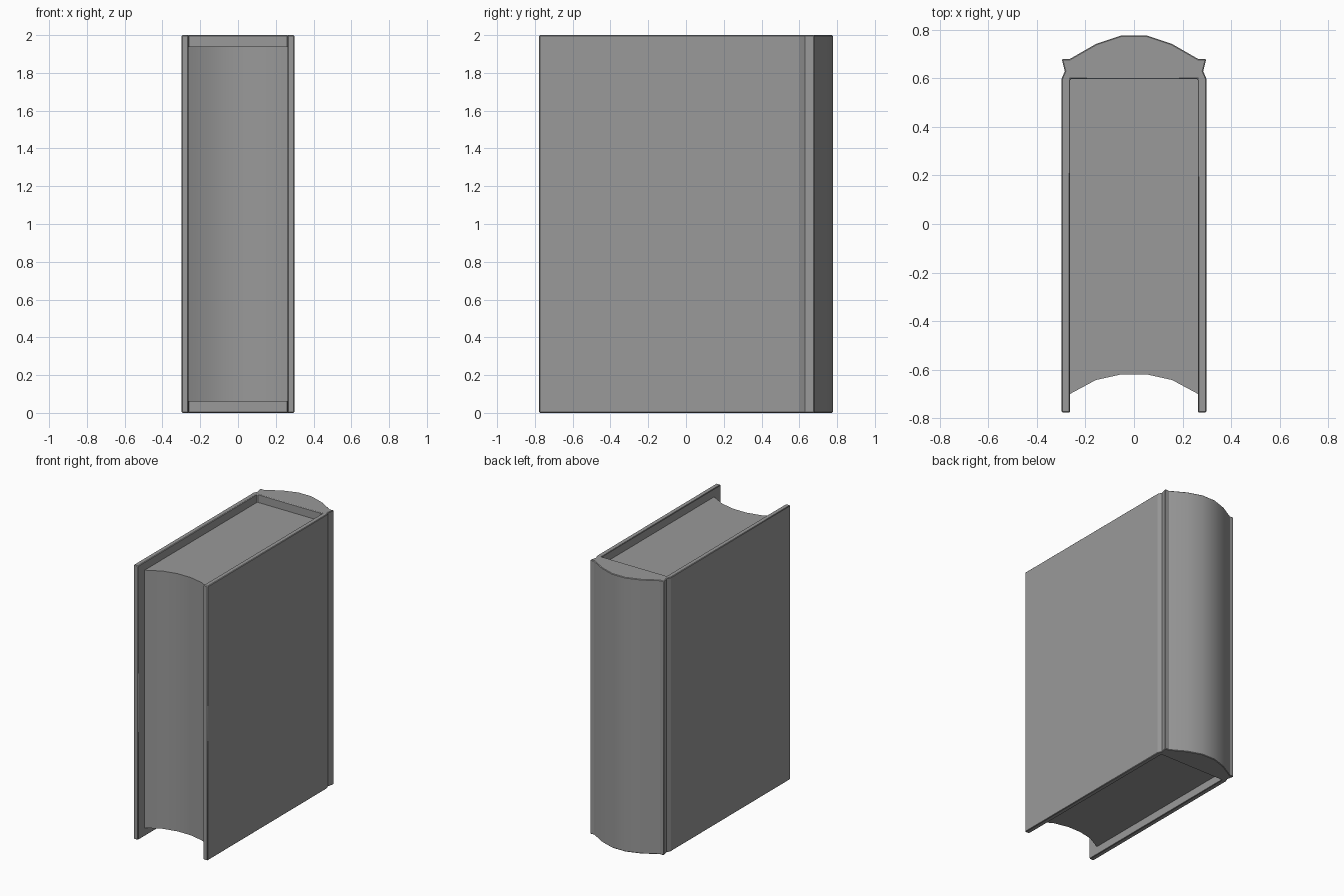
import bpy, bmesh, math

if "Cube" in bpy.data.objects:
    bpy.data.objects.remove(bpy.data.objects["Cube"])

# Mid-grey used by the whole book
grey = bpy.data.materials.new("grey")
grey.diffuse_color = (0.32, 0.32, 0.32, 1.0)
grey.use_nodes = True
grey.node_tree.nodes["Principled BSDF"].inputs["Base Color"].default_value = grey.diffuse_color


def mirrored(half):
    """Complete a profile given on the +x side, ordered towards the centre line."""
    return half + [(-x, y) for x, y in reversed(half)]


def extrude_profile(name, pts, z0, z1, bevel=0.0):
    bm = bmesh.new()
    face = bm.faces.new([bm.verts.new((x, y, z0)) for x, y in pts])
    ext = bmesh.ops.extrude_face_region(bm, geom=[face], use_keep_orig=True)
    top = [v for v in ext["geom"] if isinstance(v, bmesh.types.BMVert)]
    bmesh.ops.translate(bm, verts=top, vec=(0, 0, z1 - z0))
    bmesh.ops.recalc_face_normals(bm, faces=bm.faces)
    mesh = bpy.data.meshes.new(name)
    bm.to_mesh(mesh)
    bm.free()
    mesh.materials.append(grey)
    obj = bpy.data.objects.new(name, mesh)
    bpy.context.collection.objects.link(obj)
    bpy.ops.object.select_all(action='DESELECT')
    obj.select_set(True)
    bpy.context.view_layer.objects.active = obj
    bpy.ops.object.shade_smooth_by_angle(angle=math.radians(22))
    if bevel:
        mod = obj.modifiers.new("soft_edges", 'BEVEL')
        mod.width = bevel
        mod.segments = 1
        mod.limit_method = 'ANGLE'
        mod.angle_limit = math.radians(60)
    return obj


# Hard cover: two boards, hinge grooves and rounded solid spine
right_side = [(0.263, 0.598), (0.263, -0.777), (0.298, -0.777), (0.298, 0.60),
              (0.285, 0.63), (0.298, 0.68), (0.265, 0.68),
              (0.157, 0.742), (0.053, 0.777)]
extrude_profile("cover", mirrored(right_side), 0.0, 2.0, bevel=0.004)

# Page block with hollow fore edge
page_side = [(0.263, 0.598), (0.263, -0.70), (0.157, -0.643), (0.053, -0.62)]
extrude_profile("pages", mirrored(page_side), 0.06, 1.94)
